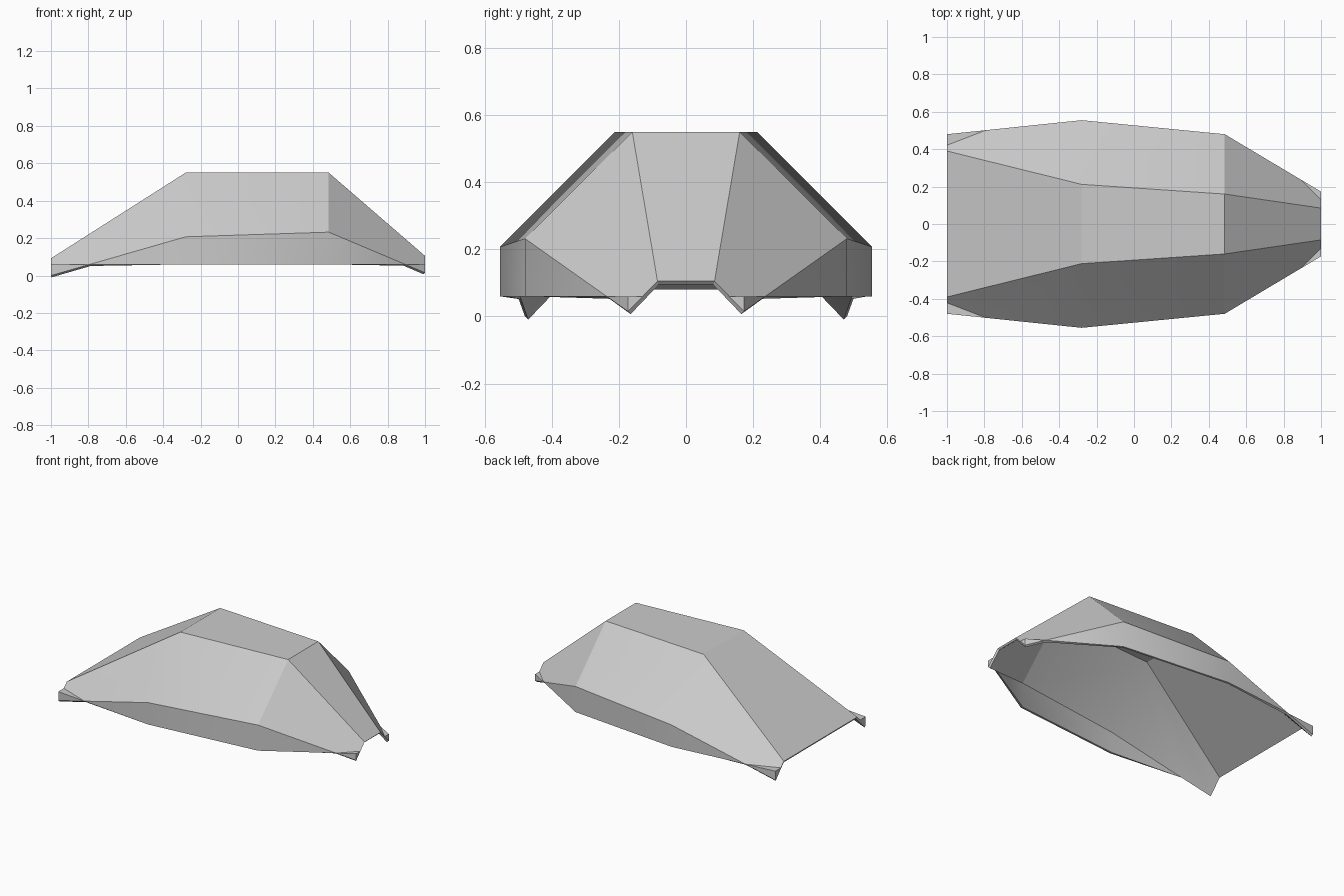
import bpy
import bmesh
import math
from mathutils import Vector

cube = bpy.data.objects.get("Cube")
if cube:
    bpy.data.objects.remove(cube, do_unlink=True)

GREY = (0.6, 0.6, 0.6, 1.0)
SKIRT_Z = 0.06
THICKNESS = 0.014

grey = bpy.data.materials.new("plain_grey")
grey.use_nodes = True
grey.diffuse_color = GREY
grey.node_tree.nodes["Principled BSDF"].inputs["Base Color"].default_value = GREY

# Roof edge and shoulder line on the +y half, from the wide end to the narrow end
roof = [Vector(p) for p in ((-1, .39, .092), (-.28, .212, .55), (.485, .16, .55), (1, .085, .105))]
shoulder = [Vector(p) for p in ((-1, .48, 0), (-.28, .555, .207), (.485, .48, .232), (1, .173, .015))]


def at_skirt(a, b):
    """Point on the line a-b at the height of the skirt's lower edge."""
    return a.lerp(b, (SKIRT_Z - a.z) / (b.z - a.z))


def dropped(p):
    return Vector((p.x, p.y, SKIRT_Z))


def mirrored(points):
    return [Vector((p.x, -p.y, p.z)) for p in points]


def make_object(name, polygons, thickness=0):
    bm = bmesh.new()
    for polygon in polygons:
        bm.faces.new([bm.verts.new(p) for p in polygon])
    bmesh.ops.remove_doubles(bm, verts=bm.verts, dist=0.0005)
    bmesh.ops.recalc_face_normals(bm, faces=bm.faces)
    # An open shell must face upwards on its roof
    if thickness and sum(f.normal.z * f.calc_area() for f in bm.faces) < 0:
        bmesh.ops.reverse_faces(bm, faces=bm.faces)
    mesh = bpy.data.meshes.new(name)
    bm.to_mesh(mesh)
    bm.free()
    mesh.materials.append(grey)
    obj = bpy.data.objects.new(name, mesh)
    bpy.context.collection.objects.link(obj)
    bpy.ops.object.select_all(action='DESELECT')
    obj.select_set(True)
    bpy.context.view_layer.objects.active = obj
    if thickness:
        solid = obj.modifiers.new("shell_thickness", 'SOLIDIFY')
        solid.thickness = thickness
        solid.offset = -1
        bpy.ops.object.modifier_apply(modifier=solid.name)
        bpy.ops.object.shade_smooth_by_angle(angle=math.radians(30))
    return obj


# Where the shoulder line meets the skirt's lower edge near each end
wide_cross = at_skirt(shoulder[0], shoulder[1])
narrow_cross = at_skirt(shoulder[3], shoulder[2])

# Sloping side panels and the upright skirt below them
half = [
    [roof[0], roof[1], shoulder[1], wide_cross, shoulder[0]],
    [roof[1], roof[2], shoulder[2], shoulder[1]],
    [roof[2], roof[3], shoulder[3], narrow_cross, shoulder[2]],
    [wide_cross, shoulder[1], dropped(shoulder[1])],
    [shoulder[1], shoulder[2], dropped(shoulder[2]), dropped(shoulder[1])],
    [shoulder[2], narrow_cross, dropped(shoulder[2])],
]
# Roof panels spanning both halves
spine = [[a, b] + mirrored([b, a]) for a, b in zip(roof, roof[1:])]
make_object("hull_shell", half + [mirrored(p) for p in half] + spine, THICKNESS)

# Small wedge-shaped feet at the four corners
for end, i, cross in (("wide", 0, wide_cross), ("narrow", 3, narrow_cross)):
    tip, corner = shoulder[i], dropped(shoulder[i])
    inner = at_skirt(shoulder[i], roof[i])
    faces = [[corner, inner, cross], [tip, corner, cross],
             [tip, inner, cross], [tip, corner, inner]]
    make_object(end + "_foot_back", faces)
    make_object(end + "_foot_front", [mirrored(f) for f in faces])
